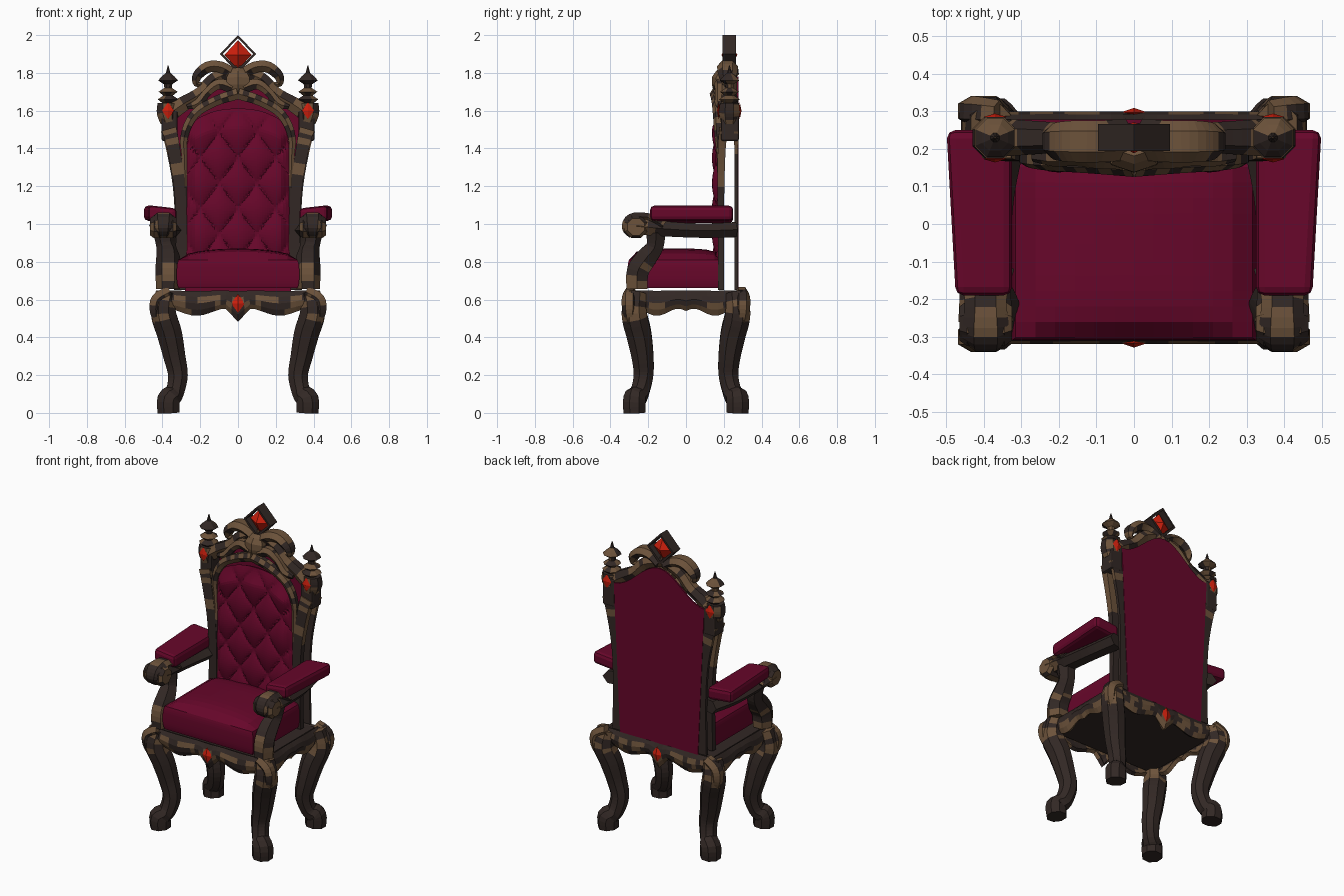
import bpy, bmesh
from math import sin, cos, pi, sqrt
from mathutils import Vector, noise

if "Cube" in bpy.data.objects:
    bpy.data.objects.remove(bpy.data.objects["Cube"])


def material(name, rgb):
    m = bpy.data.materials.new(name)
    m.use_nodes = True
    m.diffuse_color = (*rgb, 1)
    bsdf = m.node_tree.nodes["Principled BSDF"]
    bsdf.inputs["Base Color"].default_value = (*rgb, 1)
    bsdf.inputs["Roughness"].default_value = 0.7
    return m


VELVET = material("crimson velvet", (0.135, 0.002, 0.023))
WOOD = material("dark wood", (0.032, 0.021, 0.018))
BRONZE = material("aged bronze", (0.15, 0.085, 0.043))
GEM = material("red gem", (0.62, 0.014, 0.004))
CARVED = (WOOD, BRONZE)
X, Y, Z = Vector((1, 0, 0)), Vector((0, 1, 0)), Vector((0, 0, 1))


def worn(c):
    """Patchy gilding, the same on both sides."""
    return noise.noise(Vector((abs(c.x), c.y, c.z)) * 17) > -0.08


def above(height):
    return lambda c: c.z > height and worn(c)


def below(height):
    return lambda c: c.z < height and worn(c)


def finish(bm, name, mats, rule=None):
    bmesh.ops.recalc_face_normals(bm, faces=bm.faces)
    if rule:
        for f in bm.faces:
            f.material_index = int(rule(f.calc_center_median()))
    me = bpy.data.meshes.new(name)
    bm.to_mesh(me)
    bm.free()
    for m in mats:
        me.materials.append(m)
    ob = bpy.data.objects.new(name, me)
    bpy.context.collection.objects.link(ob)
    return ob


def box(name, lo, hi, mats, bevel=0.0):
    lo, hi = Vector(lo), Vector(hi)
    bm = bmesh.new()
    bmesh.ops.create_cube(bm, size=1)
    for v in bm.verts:
        v.co = (lo + hi) / 2 + v.co * (hi - lo)
    if bevel:
        bmesh.ops.bevel(bm, geom=bm.edges[:], offset=bevel, segments=2,
                        profile=0.5, affect='EDGES')
    return finish(bm, name, mats)


def sweep(name, path, mats, rule=None, sides=6, ref=Y, flat=1.0, smooth=4, flip=(1, 1)):
    """Loft a polygon along points of (x, y, z, radius)."""
    p = [Vector((a * flip[0], b * flip[1], c, r)) for a, b, c, r in path]
    pts = []
    for i in range(len(p) - 1):
        a, b, c, d = p[max(i - 1, 0)], p[i], p[i + 1], p[min(i + 2, len(p) - 1)]
        for k in range(smooth):
            t = k / smooth
            m0, m1 = (c - a) / 2, (d - b) / 2
            pts.append(b * (2*t**3 - 3*t**2 + 1) + m0 * (t**3 - 2*t**2 + t)
                       + c * (3*t**2 - 2*t**3) + m1 * (t**3 - t**2))
    pts.append(p[-1])
    bm = bmesh.new()
    rings = []
    for i, q in enumerate(pts):
        tan = (pts[min(i + 1, len(pts) - 1)] - pts[max(i - 1, 0)]).to_3d().normalized()
        side = tan.cross(ref).normalized()
        up = side.cross(tan)
        r = max(q.w, 0.002) / cos(pi / sides)
        angles = [(k + 0.5) * 2 * pi / sides for k in range(sides)]
        rings.append([bm.verts.new(q.to_3d() + side * r * cos(a) + up * r * flat * sin(a))
                      for a in angles])
    for r0, r1 in zip(rings, rings[1:]):
        for k in range(sides):
            j = (k + 1) % sides
            bm.faces.new((r0[k], r0[j], r1[j], r1[k]))
    bm.faces.new(rings[0])
    bm.faces.new(rings[-1])
    return finish(bm, name, mats, rule)


def sheet(name, nu, nv, fn, thick, mats, rule=None):
    """Grid surface with u in -1..1 and v in 0..1, given a thickness."""
    bm = bmesh.new()
    g = [[bm.verts.new(fn(2 * i / nu - 1, j / nv)) for j in range(nv + 1)]
         for i in range(nu + 1)]
    for i in range(nu):
        for j in range(nv):
            bm.faces.new((g[i][j], g[i + 1][j], g[i + 1][j + 1], g[i][j + 1]))
    ob = finish(bm, name, mats, rule)
    mod = ob.modifiers.new("thickness", 'SOLIDIFY')
    mod.thickness, mod.offset = thick, 0
    return ob


def jewel(name, loc, w, d, h):
    bm = bmesh.new()
    ring = [bm.verts.new(Vector(loc) + v) for v in (X * w, Z * h, X * -w, Z * -h)]
    for tip in (bm.verts.new(Vector(loc) + Y * d), bm.verts.new(Vector(loc) - Y * d)):
        for k in range(4):
            bm.faces.new((ring[k], ring[(k + 1) % 4], tip))
    return finish(bm, name, [GEM])


# Seat frame and aprons
box("seat_frame", (-0.37, -0.28, 0.575), (0.37, 0.26, 0.64), [WOOD])


def apron_bottom(u, drop):
    wave = 0.54 - 0.02 * cos(2 * pi * (abs(u) - 0.55) / 0.8)
    return wave - drop * max(0, 1 - abs(u) / 0.16)


for y0, sy, label in ((-0.285, -1, "front"), (0.265, 1, "back")):
    sheet(label + "_apron", 26, 4, lambda u, v: Vector((
        u * 0.4, y0 + sy * 0.022 * sin(pi * v), 0.64 + v * (apron_bottom(u, 0.06) - 0.64))),
        0.025, CARVED, below(0.615))
    jewel(label + "_apron_gem", (0, y0 + sy * 0.032, 0.58), 0.037, 0.012, 0.05)
for sx, label in ((1, "left"), (-1, "right")):
    sheet(label + "_apron", 20, 4, lambda u, v: Vector((
        sx * (0.375 + 0.025 * sin(pi * v)), u * 0.28, 0.64 + v * (apron_bottom(u, 0) - 0.64))),
        0.025, CARVED, lambda c: c.z < 0.572)

# Cabriole legs with carved knees
leg = [(0.38, 0.265, 0.635, 0.055), (0.395, 0.275, 0.53, 0.066), (0.363, 0.25, 0.42, 0.066),
       (0.337, 0.23, 0.3, 0.058), (0.318, 0.225, 0.2, 0.052), (0.335, 0.245, 0.11, 0.049),
       (0.367, 0.272, 0.07, 0.06), (0.367, 0.272, 0, 0.058)]
knee = [(0.36, 0.295, 0.64, 0.03), (0.425, 0.3, 0.6, 0.035), (0.435, 0.3, 0.53, 0.03),
        (0.42, 0.295, 0.45, 0.008)]
for sx, side in ((1, "left"), (-1, "right")):
    for sy, end in ((-1, "front"), (1, "back")):
        sweep(f"{end}_{side}_leg", leg, CARVED, above(0.5), sides=8, flip=(sx, sy))
        sweep(f"{end}_{side}_knee_leaf", knee, CARVED, worn, flip=(sx, sy))

# Domed seat cushion
bm = bmesh.new()
bmesh.ops.create_cube(bm, size=2)
bmesh.ops.subdivide_edges(bm, edges=bm.edges[:], cuts=11, use_grid_fill=True)
for v in bm.verts:
    x, y, z = v.co
    dome = max(0, (1 - x * x) * (1 - y**4)) ** 0.5
    swell = 1 - 0.03 * abs(z) ** 3
    v.co = (0.325 * x * swell, -0.055 + 0.255 * y * swell,
            0.735 + 0.075 * z + (0.06 * dome if z > 0.99 else 0))
finish(bm, "seat_cushion", [VELVET])


# Tufted front of the backrest
def tufts(u, v):
    x = 0.275 * u
    top = 1.46 + 0.15 * sqrt(max(0, 1 - u * u))
    z = 0.72 + v * (top - 0.72)
    a, b = x / 0.2 + z / 0.27, x / 0.2 - z / 0.27
    puff = abs(sin(pi * a) * sin(pi * b)) ** 0.5
    edge = min(1, (1 - abs(u)) * 6, (1 - v) * 9)
    return Vector((x, 0.185 - 0.03 * puff * edge - 0.01 * edge, z))


sheet("tufted_back_cushion", 44, 66, tufts, 0.015, [VELVET])

# Plain rear of the backrest
sheet("rear_back_panel", 16, 8, lambda u, v: Vector((
    u * (0.28 + 0.045 * v), 0.273, 0.64 + v * (0.96 + 0.09 * (1 + cos(pi * u))))),
    0.01, [VELVET])

# Inner arch moulding around the tufting
arch = [(0.28, 0.18, 0.86, 0.01), (0.282, 0.18, 1.3, 0.013), (0.285, 0.175, 1.46, 0.02),
        (0.23, 0.17, 1.58, 0.024), (0.12, 0.165, 1.65, 0.026), (0, 0.16, 1.69, 0.03)]
# Heavy crest rail and curling leaves
crest = [(0.37, 0.23, 1.58, 0.045), (0.29, 0.23, 1.635, 0.04), (0.2, 0.23, 1.69, 0.035),
         (0.12, 0.23, 1.77, 0.035), (0, 0.23, 1.81, 0.03)]
scroll = [(0.02, 0.225, 1.79, 0.03), (0.09, 0.22, 1.83, 0.03), (0.16, 0.22, 1.83, 0.03),
          (0.215, 0.22, 1.785, 0.026), (0.22, 0.22, 1.74, 0.015), (0.19, 0.22, 1.745, 0.008)]
sprig = [(0.03, 0.18, 1.72, 0.03), (0.1, 0.18, 1.74, 0.028), (0.16, 0.18, 1.70, 0.022),
         (0.21, 0.18, 1.64, 0.024), (0.27, 0.18, 1.62, 0.012)]
front_stile = [(0.305, 0.185, 0.65, 0.028), (0.3, 0.185, 0.95, 0.028),
               (0.31, 0.185, 1.2, 0.03), (0.345, 0.19, 1.42, 0.035), (0.365, 0.2, 1.5, 0.04)]
rear_stile = [(a + 0.005, 0.266, c, r) for a, b, c, r in front_stile]
finial = [(0.03, 1.64), (0.055, 1.66), (0.025, 1.68), (0.05, 1.70), (0.02, 1.72),
          (0.022, 1.74), (0.052, 1.76), (0.035, 1.78), (0.012, 1.80), (0, 1.84)]

# Arm supports, arms and scrolled ends
support = [(0.37, -0.26, 0.655, 0.055), (0.37, -0.255, 0.75, 0.058), (0.37, -0.21, 0.82, 0.055),
           (0.38, -0.165, 0.88, 0.045), (0.39, -0.16, 0.96, 0.052)]
arm = [(0.345, 0.26, 0.97, 0.04), (0.38, 0.08, 0.965, 0.038), (0.395, -0.12, 0.975, 0.04),
       (0.395, -0.26, 0.99, 0.045)]
arm_leaf = [(0.395, -0.12, 0.99, 0.03), (0.395, -0.2, 1.035, 0.022), (0.395, -0.29, 1.03, 0.025),
            (0.395, -0.32, 0.98, 0.02), (0.395, -0.29, 0.935, 0.012)]

for sx, side in ((1, "left"), (-1, "right")):
    f = (sx, 1)
    sweep(side + "_arch_moulding", arch, CARVED, worn, flip=f)
    sweep(side + "_crest_rail", crest, CARVED, worn, flip=f)
    sweep(side + "_crest_scroll", scroll, CARVED, worn, flip=f, flat=1.6)
    sweep(side + "_crest_sprig", sprig, CARVED, worn, flip=f)
    sweep(side + "_front_stile", front_stile, CARVED, above(1.2), sides=4, flat=0.6, flip=f)
    sweep(side + "_rear_stile", rear_stile, CARVED, above(1.3), sides=4, flat=0.3, flip=f)
    xs = sorted((sx * 0.32, sx * 0.405))
    box(side + "_post_block", (xs[0], 0.185, 1.44), (xs[1], 0.28, 1.62), [WOOD], bevel=0.01)
    sweep(side + "_capital", [(0.365, 0.23, 1.54, 0.045), (0.375, 0.23, 1.59, 0.055),
          (0.375, 0.23, 1.64, 0.05)], CARVED, worn, sides=8, flip=f)
    for y, end in ((0.173, "front"), (0.285, "back")):
        jewel(f"{side}_post_{end}_gem", (sx * 0.37, y, 1.60), 0.032, 0.009, 0.045)
    sweep(side + "_finial", [(0.37, 0.23, z, r) for r, z in finial], CARVED, worn,
          sides=8, smooth=1, flip=f)
    sweep(side + "_arm_support", support, CARVED, below(0.79), sides=6, ref=X, flip=f)
    sweep(side + "_arm", arm, CARVED, lambda c: c.y < -0.17 and worn(c), sides=6, ref=X,
          flat=1.4, flip=f)
    sweep(side + "_arm_scroll", [(0.325, -0.265, 0.985, 0.045), (0.345, -0.265, 0.985, 0.06),
          (0.445, -0.265, 0.985, 0.06), (0.465, -0.265, 0.985, 0.045)], CARVED, worn,
          sides=8, smooth=1, flip=f)
    sweep(side + "_arm_leaf", arm_leaf, CARVED, worn, ref=X, flat=2.2, flip=f)
    # Arm pad, wider and higher at the rear outer edge
    xs = sorted((sx * 0.325, sx * 0.488))
    pad = box(side + "_arm_pad", (xs[0], -0.19, 1.005), (xs[1], 0.25, 1.085), [VELVET], bevel=0.022)
    for v in pad.data.vertices:
        if abs(v.co.x) > 0.4:
            v.co.x += sx * (0.01 if v.co.y > 0 else -0.012)
            v.co.z += 0.012

# Crest centrepiece
sweep("crest_plaque", [(0, 0.19, 1.67, 0.015), (0, 0.18, 1.71, 0.05), (0, 0.18, 1.77, 0.062),
      (0, 0.2, 1.82, 0.03)], [BRONZE], sides=6, smooth=2, flat=0.6)
jewel("crest_gem", (0, 0.23, 1.895), 0.072, 0.042, 0.078)
frame = [(0, 1.81), (0.088, 1.9), (0, 1.992), (-0.088, 1.9), (0, 1.81)]
sweep("crest_gem_frame", [(x, 0.23, z, 0.008) for x, z in frame], [WOOD], sides=4,
      smooth=1, flat=4.5)
